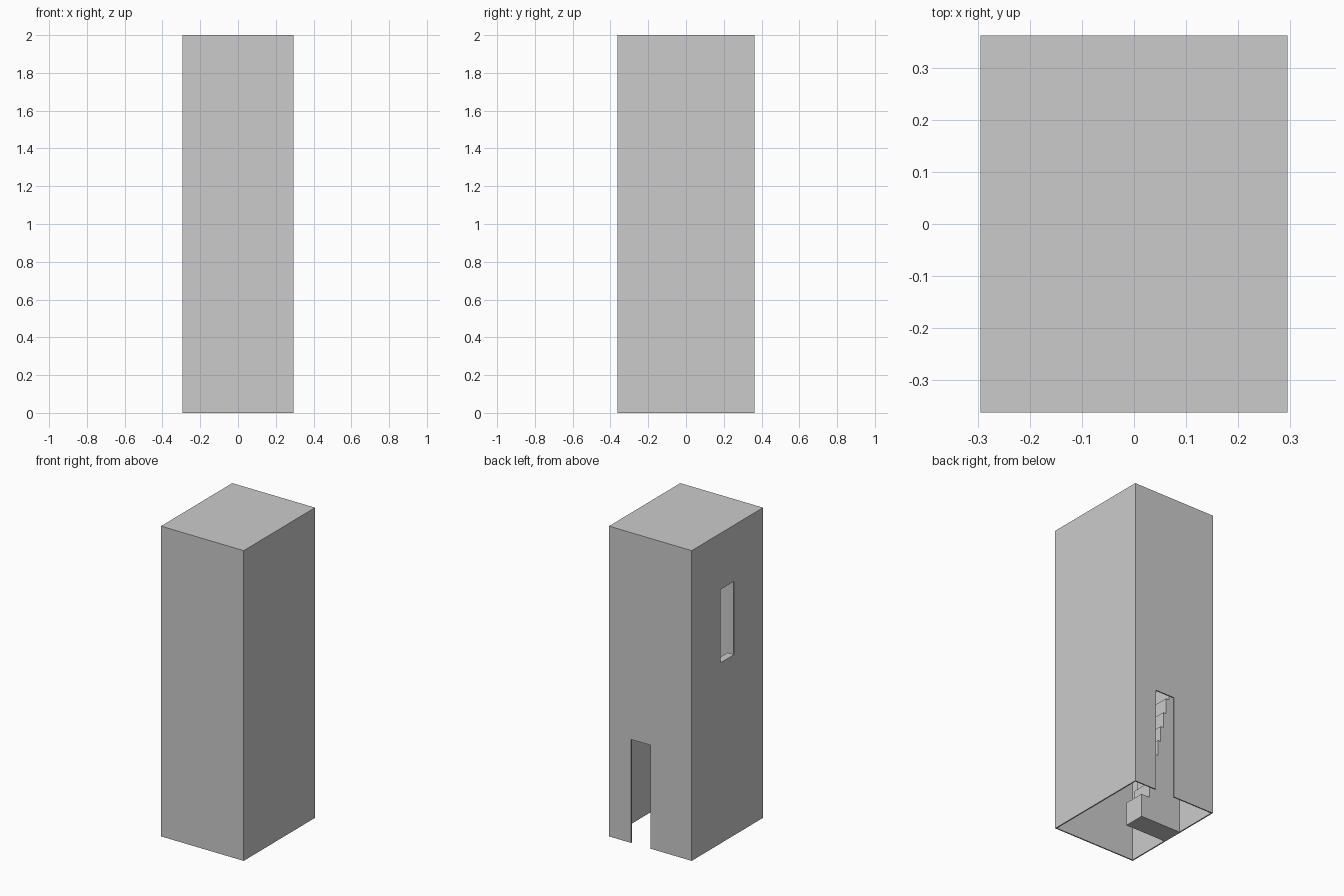
import bpy, bmesh

if "Cube" in bpy.data.objects:
    bpy.data.objects.remove(bpy.data.objects["Cube"])

W, D, H, T = 0.295, 0.363, 2.0, 0.008   # half width, half depth, height, wall thickness


def box(name, lo, hi):
    bm = bmesh.new()
    bmesh.ops.create_cube(bm, size=1)
    for v in bm.verts:
        v.co = [(a + b) / 2 + c * (b - a) for a, b, c in zip(lo, hi, v.co)]
    me = bpy.data.meshes.new(name)
    bm.to_mesh(me)
    bm.free()
    ob = bpy.data.objects.new(name, me)
    bpy.context.collection.objects.link(ob)
    return ob


def cut(target, name, lo, hi):
    c = box(name, lo, hi)
    c.hide_render = True
    c.hide_viewport = False
    c.display_type = 'WIRE'
    m = target.modifiers.new(name, 'BOOLEAN')
    m.operation, m.object, m.solver = 'DIFFERENCE', c, 'EXACT'


# Hollow tower, open underneath, with a back doorway and a side window
tower = box("tower_walls", (-W, -D, 0), (W, D, H))
cut(tower, "inside_cutter", (-W + T, -D + T, -0.1), (W - T, D - T, H - T))
cut(tower, "door_cutter", (0.0, D - 0.05, -0.05), (0.138, D + 0.05, 0.667))
cut(tower, "window_cutter", (-W - 0.05, -0.07, 1.165), (-W + 0.05, 0.07, 1.637))

# Solid steep staircase rising from the middle to the window
steps, first, top = 10, 0.15, 1.165
rise, run = (top - first) / steps, 0.021
profile = [(-W + T, 0), (0, 0), (0, first)]
for i in range(steps):
    x = -0.06 - run * i
    profile += [(x, first + rise * i), (x, first + rise * (i + 1))]
profile.append((-W + T, top))

bm = bmesh.new()
face = bm.faces.new([bm.verts.new((x, -0.069, z)) for x, z in profile])
ext = bmesh.ops.extrude_face_region(bm, geom=[face], use_keep_orig=True)
bmesh.ops.translate(bm, vec=(0, 0.138, 0),
                    verts=[g for g in ext["geom"] if isinstance(g, bmesh.types.BMVert)])
bmesh.ops.recalc_face_normals(bm, faces=bm.faces)
me = bpy.data.meshes.new("staircase")
bm.to_mesh(me)
bm.free()
bpy.context.collection.objects.link(bpy.data.objects.new("staircase", me))
